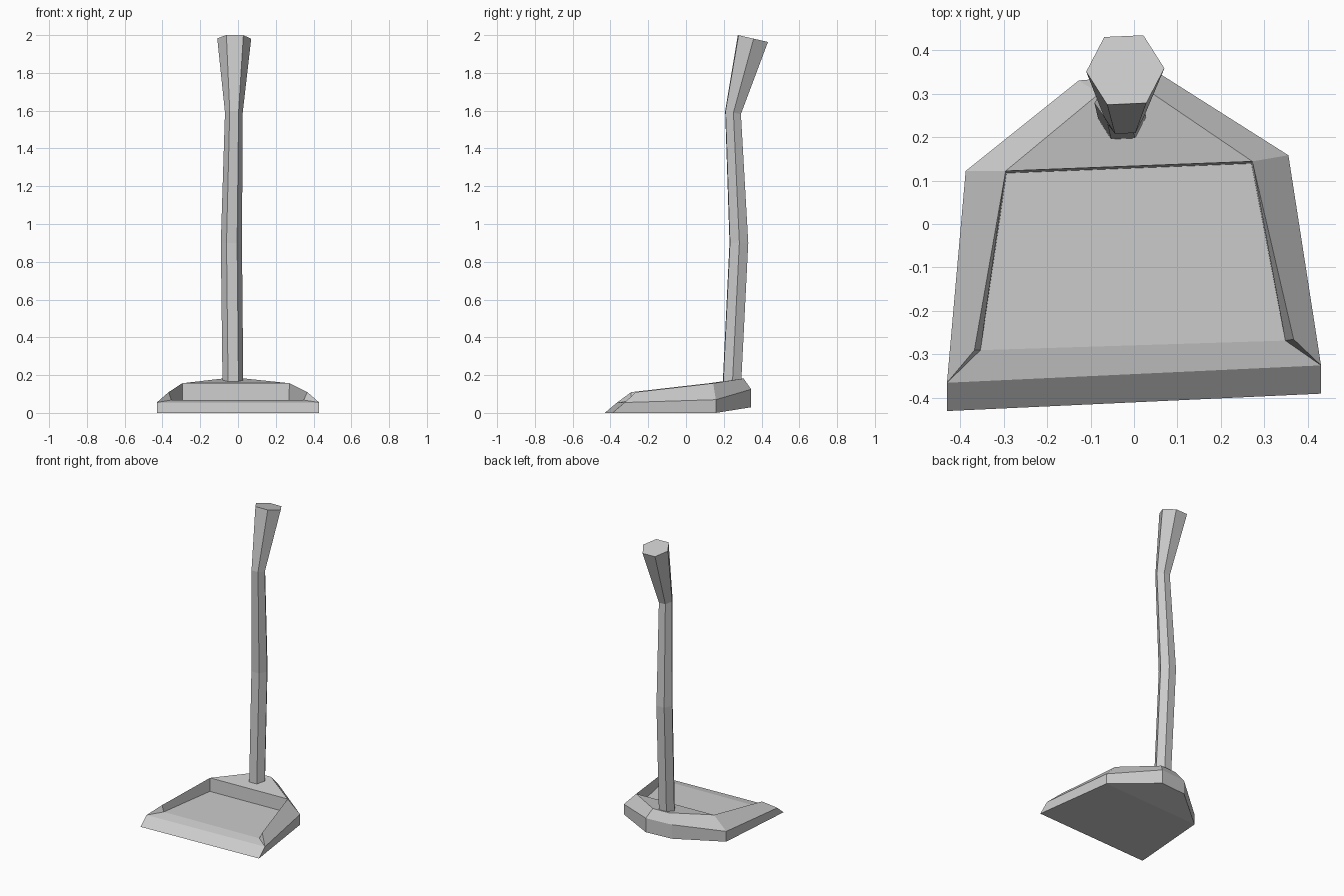
import bpy, bmesh, math
from mathutils import Vector

cube = bpy.data.objects.get("Cube")
if cube:
    bpy.data.objects.remove(cube, do_unlink=True)

# One plain grey for the whole model
grey = bpy.data.materials.new("plain grey")
grey.use_nodes = True
colour = (0.6, 0.6, 0.6, 1)
grey.diffuse_color = colour
grey.node_tree.nodes["Principled BSDF"].inputs["Base Color"].default_value = colour


def finish(name, bm):
    bmesh.ops.recalc_face_normals(bm, faces=bm.faces[:])
    mesh = bpy.data.meshes.new(name)
    bm.to_mesh(mesh)
    bm.free()
    mesh.materials.append(grey)
    obj = bpy.data.objects.new(name, mesh)
    bpy.context.collection.objects.link(obj)
    return obj


# Pan: each named corner has a right (-x) and a left (+x) point
corners = {
    "lip_bottom":      ((-.43, -.43, 0), (.43, -.39, 0)),
    "lip_top":         ((-.43, -.365, .055), (.43, -.325, .055)),
    "rim_front":       ((-.367, -.29, .11), (.367, -.265, .11)),
    "floor_front":     ((-.353, -.29, .068), (.348, -.268, .068)),
    "rim_back":        ((-.295, .122, .157), (.272, .144, .157)),
    "floor_back":      ((-.293, .117, .068), (.27, .139, .068)),
    "shoulder":        ((-.387, .122, .07), (.355, .158, .07)),
    "shoulder_bottom": ((-.387, .122, 0), (.355, .158, 0)),
    "plate_back":      ((-.08, .3, .182), (.035, .305, .182)),
    "heel":            ((-.127, .33, .125), (.06, .345, .125)),
    "heel_bottom":     ((-.127, .33, .03), (.06, .345, .03)),
}
# Faces repeated on both sides
side_faces = [
    ("lip_bottom", "lip_top", "shoulder", "shoulder_bottom"),
    ("lip_top", "rim_front", "rim_back", "shoulder"),
    ("lip_top", "floor_front", "rim_front"),
    ("floor_front", "floor_back", "rim_back", "rim_front"),
    ("shoulder", "rim_back", "plate_back", "heel"),
    ("shoulder", "heel", "heel_bottom", "shoulder_bottom"),
]
# Closed strip running front to back, then home along the underside
strip = ["lip_bottom", "lip_top", "floor_front", "floor_back", "rim_back",
         "plate_back", "heel", "heel_bottom", "shoulder_bottom"]

bm = bmesh.new()
verts = {key: [bm.verts.new(p) for p in pair] for key, pair in corners.items()}
for side in (0, 1):
    for face in side_faces:
        bm.faces.new([verts[key][side] for key in face])
for a, b in zip(strip, strip[1:] + strip[:1]):
    bm.faces.new([verts[a][0], verts[a][1], verts[b][1], verts[b][0]])
finish("dustpan_pan", bm)

# Handle: six-sided rings (centre, radius, backward tilt) bridged together
rings = [((-.027, .243, .15), .055, 0),
         ((-.035, .28, .9), .056, 0),
         ((-.022, .249, 1.59), .047, -.2),
         ((-.02, .354, 1.982), .09, -.23)]
SIDES = 6
bm = bmesh.new()
loops = []
for centre, radius, tilt in rings:
    loop = []
    for i in range(SIDES):
        angle = math.tau * i / SIDES + math.radians(2.5)
        x, y = radius * math.cos(angle), radius * math.sin(angle)
        loop.append(bm.verts.new(Vector(centre) + Vector((x, y, y * tilt))))
    loops.append(loop)
for low, high in zip(loops, loops[1:]):
    for i in range(SIDES):
        j = (i + 1) % SIDES
        bm.faces.new([low[i], low[j], high[j], high[i]])
bm.faces.new(loops[0][::-1])
bm.faces.new(loops[-1])
finish("long_handle", bm)
